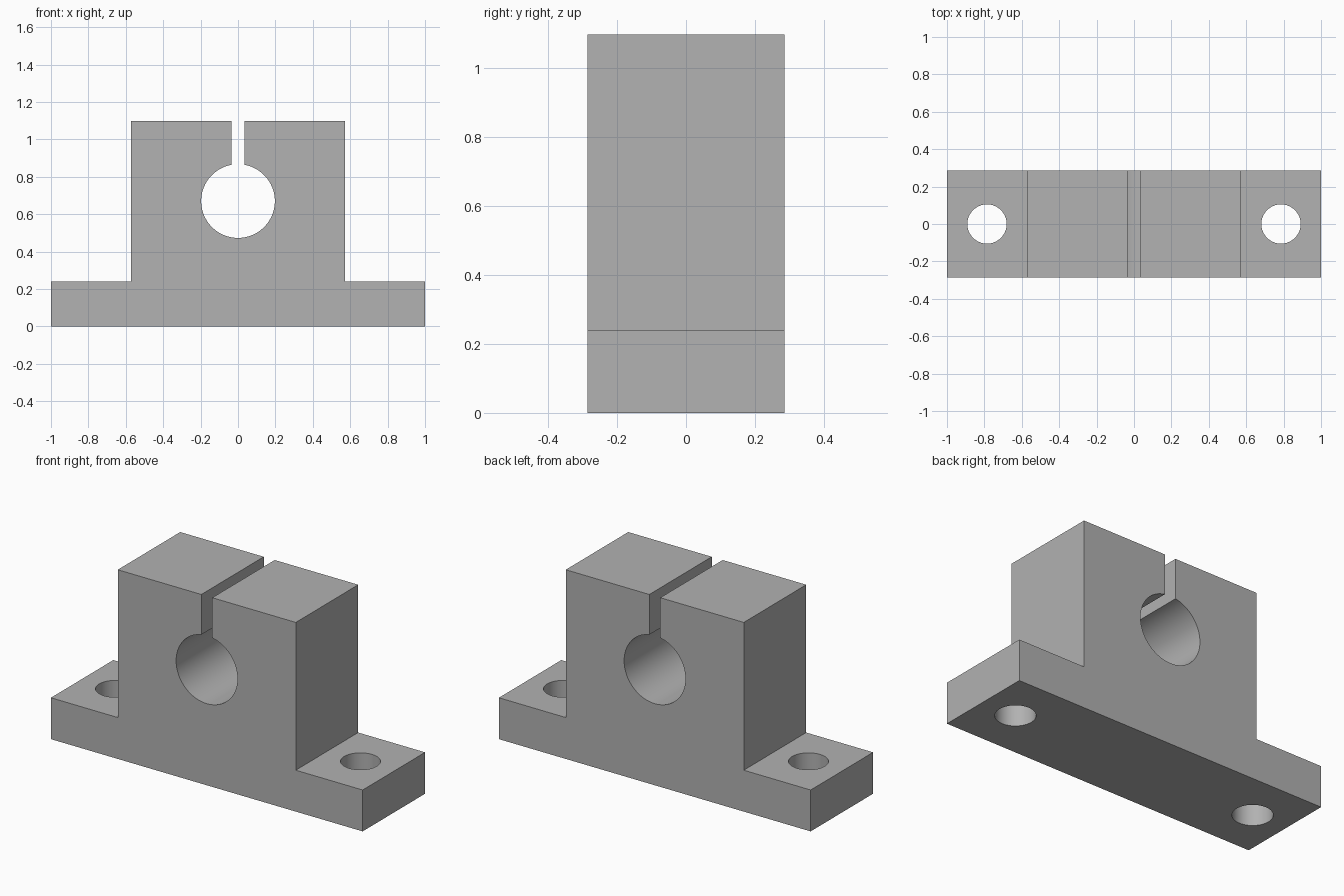
import bpy, bmesh, math

old = bpy.data.objects.get("Cube")
if old:
    bpy.data.objects.remove(old, do_unlink=True)

# Main dimensions
HALF_LEN, HALF_DEPTH, HEIGHT = 1.0, 0.286, 1.097
FOOT_H, BLOCK_HALF = 0.24, 0.571
SLOT_HALF, BORE_R, BORE_Z = 0.035, 0.197, 0.67
HOLE_X, HOLE_R = 0.786, 0.105

# Plain grey metal
grey = bpy.data.materials.new("grey_metal")
grey.use_nodes = True
colour = (0.445, 0.445, 0.445, 1)
grey.diffuse_color = colour
grey.node_tree.nodes["Principled BSDF"].inputs["Base Color"].default_value = colour

# Front profile: foot, block, clamping slot and bore in one outline
right = [(HALF_LEN, 0), (HALF_LEN, FOOT_H), (BLOCK_HALF, FOOT_H),
         (BLOCK_HALF, HEIGHT), (SLOT_HALF, HEIGHT)]
start = math.asin(SLOT_HALF / BORE_R)
steps = 72
bore = []
for i in range(steps + 1):
    a = start + (2 * math.pi - 2 * start) * i / steps
    bore.append((BORE_R * math.sin(a), BORE_Z + BORE_R * math.cos(a)))
outline = right + bore + [(-x, z) for x, z in reversed(right)]

bm = bmesh.new()
face = bm.faces.new([bm.verts.new((x, -HALF_DEPTH, z)) for x, z in outline])
ext = bmesh.ops.extrude_face_region(bm, geom=[face])
verts = [v for v in ext["geom"] if isinstance(v, bmesh.types.BMVert)]
bmesh.ops.translate(bm, verts=verts, vec=(0, 2 * HALF_DEPTH, 0))
bmesh.ops.recalc_face_normals(bm, faces=bm.faces)
mesh = bpy.data.meshes.new("shaft_support")
bm.to_mesh(mesh)
bm.free()
body = bpy.data.objects.new("shaft_support", mesh)
bpy.context.collection.objects.link(body)
mesh.materials.append(grey)

# Bolt holes through both feet
cutters = []
for side, name in ((1, "left"), (-1, "right")):
    bpy.ops.mesh.primitive_cylinder_add(vertices=64, radius=HOLE_R, depth=FOOT_H * 2,
                                        location=(side * HOLE_X, 0, FOOT_H / 2))
    cutter = bpy.context.object
    cutter.name = name + "_bolt_hole_cutter"
    cutter.data.materials.append(grey)
    cutter.hide_render = True
    cutters.append(cutter)
    mod = body.modifiers.new(name + "_bolt_hole", "BOOLEAN")
    mod.operation = "DIFFERENCE"
    mod.solver = "EXACT"
    mod.object = cutter

# Apply the cuts, then remove the helpers
bpy.ops.object.select_all(action="DESELECT")
body.select_set(True)
bpy.context.view_layer.objects.active = body
for mod in list(body.modifiers):
    bpy.ops.object.modifier_apply(modifier=mod.name)
for cutter in cutters:
    bpy.data.objects.remove(cutter, do_unlink=True)

# Smooth round walls, sharp edges elsewhere
bpy.ops.object.shade_smooth_by_angle(angle=math.radians(30))
